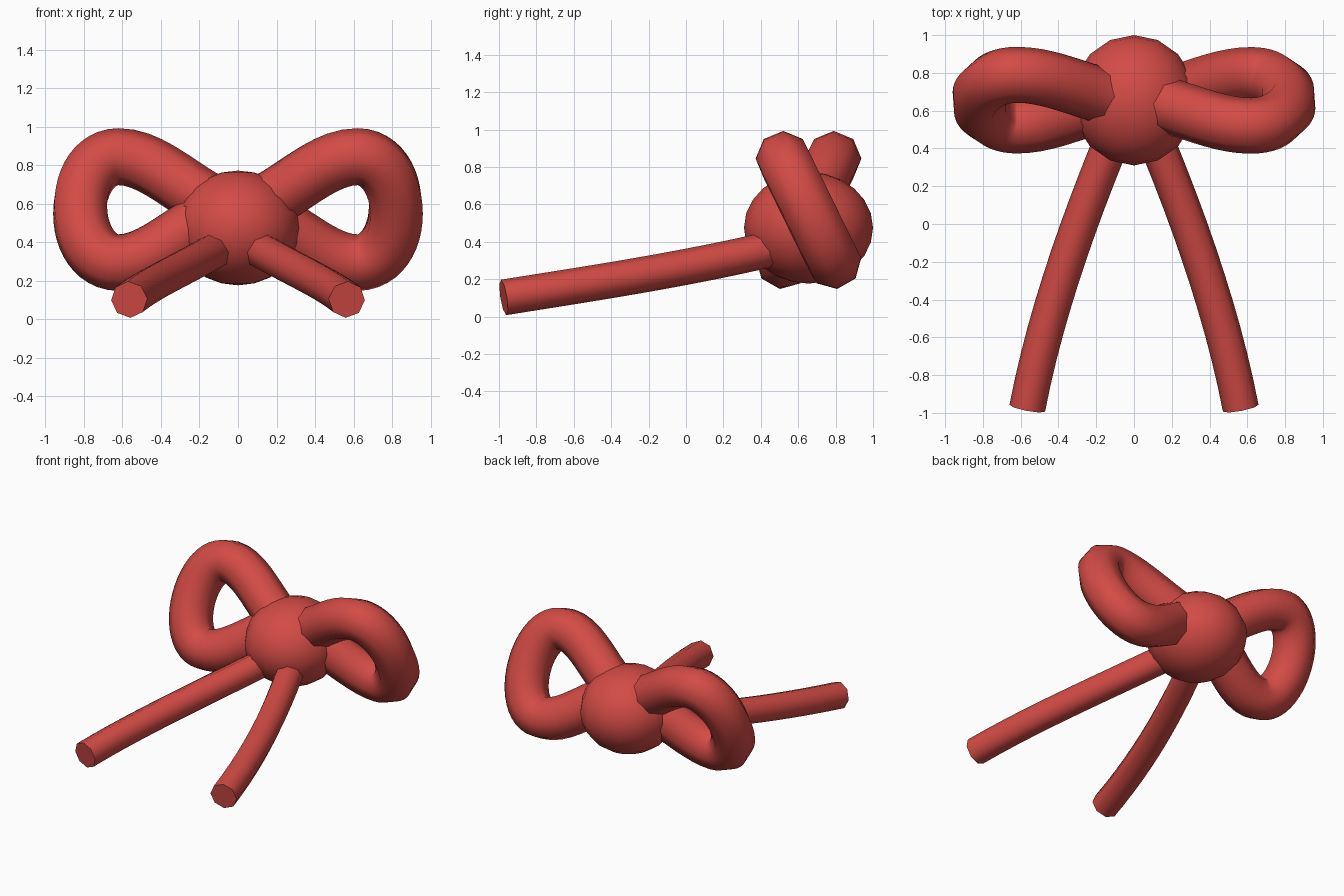
import bpy, math

if "Cube" in bpy.data.objects:
    bpy.data.objects.remove(bpy.data.objects["Cube"])

KNOT = (0, 0.655, 0.475)

mat = bpy.data.materials.new("red_ribbon")
mat.diffuse_color = (0.65, 0.07, 0.06, 1)
mat.use_nodes = True
mat.node_tree.nodes["Principled BSDF"].inputs["Base Color"].default_value = mat.diffuse_color


def finish(obj, name):
    obj.name = name
    obj.data.materials.append(mat)
    bpy.ops.object.shade_smooth_by_angle(angle=math.radians(60))


def tube(name, points, radius):
    """Eight-sided tube along a Bezier path; points are (left handle, point, right handle)."""
    cu = bpy.data.curves.new(name, 'CURVE')
    cu.dimensions = '3D'
    cu.resolution_u = 12
    cu.bevel_depth = radius
    cu.bevel_resolution = 2
    cu.use_fill_caps = True
    sp = cu.splines.new('BEZIER')
    sp.bezier_points.add(len(points) - 1)
    for bp, (left, co, right) in zip(sp.bezier_points, points):
        bp.handle_left_type = bp.handle_right_type = 'FREE'
        bp.co, bp.handle_left, bp.handle_right = co, left, right
    obj = bpy.data.objects.new(name, cu)
    bpy.context.collection.objects.link(obj)
    bpy.ops.object.select_all(action='DESELECT')
    obj.select_set(True)
    bpy.context.view_layer.objects.active = obj
    bpy.ops.object.convert(target='MESH')
    finish(bpy.context.object, name)


# Central knot
bpy.ops.mesh.primitive_uv_sphere_add(segments=16, ring_count=12, radius=1, location=KNOT)
knot = bpy.context.object
knot.scale = (0.33, 0.345, 0.298)
finish(knot, "knot")

# Loop outline as (x, z) handles and points
MID = 0.57
loop = [
    ((-0.1, 0.57), (0, 0.57), (0.2, 0.57)),
    ((0.40, 0.845), (0.62, 0.845), (0.74, 0.845)),
    ((0.82, 0.72), (0.82, 0.57), (0.82, 0.42)),
    ((0.74, 0.295), (0.62, 0.295), (0.40, 0.295)),
    ((0.2, 0.57), (0, 0.57), (-0.1, 0.57)),
]

for side, s in (("right", 1), ("left", -1)):
    # Loops lean in opposite directions
    tube(side + "_loop",
         [[(s * x, KNOT[1] - s * 0.49 * (z - MID), z) for x, z in p] for p in loop], 0.148)
    # Trailing ribbon ends
    tail = [
        ((0, 0.70, 0.43), (0.03, 0.65, 0.41), (0.26, 0.11, 0.27)),
        ((0.46, -0.43, 0.19), (0.565, -0.975, 0.103), (0.58, -1.1, 0.08)),
    ]
    tube(side + "_tail", [[(s * x, y, z) for x, y, z in p] for p in tail], 0.096)
